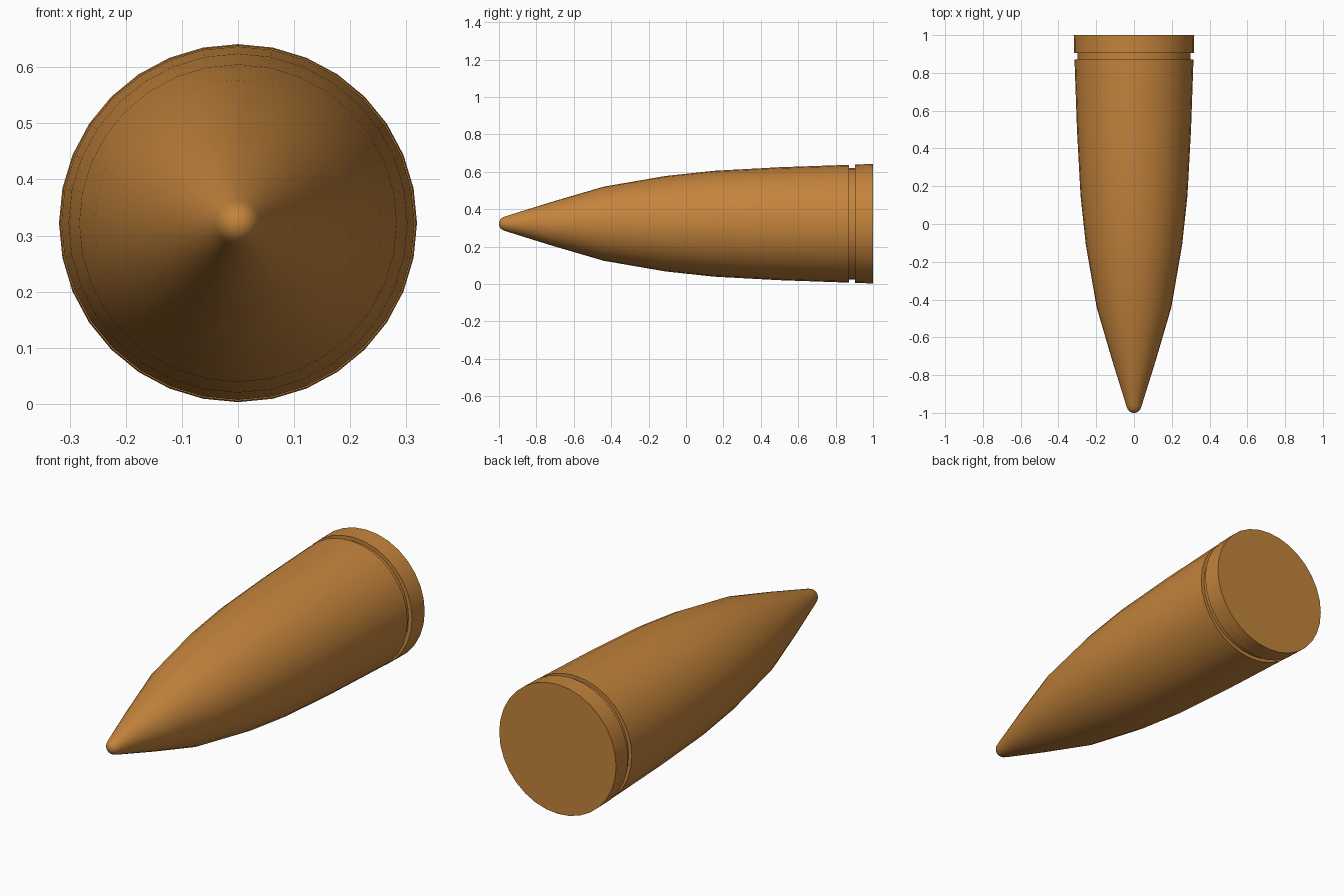
import bpy, bmesh, math

if "Cube" in bpy.data.objects:
    bpy.data.objects.remove(bpy.data.objects["Cube"])

SEGMENTS = 32
CENTRE_Z = 0.322

# Outline as (position along y, radius), nose to base
PROFILE = [
    (-0.999, 0.012), (-0.992, 0.024), (-0.981, 0.033), (-0.964, 0.040),
    (-0.72, 0.116), (-0.44, 0.198), (-0.11, 0.255), (0.15, 0.283), (0.50, 0.302),
    (0.872, 0.315), (0.872, 0.298), (0.904, 0.298), (0.904, 0.317), (1.0, 0.319),
]

bm = bmesh.new()


def ring(y, r):
    step = 2 * math.pi / SEGMENTS
    return [bm.verts.new((r * math.cos(i * step), y, CENTRE_Z + r * math.sin(i * step)))
            for i in range(SEGMENTS)]


# Lathed body with a groove near the base
rings = [ring(y, r) for y, r in PROFILE]
for a, b in zip(rings, rings[1:]):
    for i in range(SEGMENTS):
        j = (i + 1) % SEGMENTS
        bm.faces.new((a[i], a[j], b[j], b[i]))

# Rounded tip and flat base
tip = bm.verts.new((0, -1.0, CENTRE_Z))
for i in range(SEGMENTS):
    bm.faces.new((tip, rings[0][(i + 1) % SEGMENTS], rings[0][i]))
bm.faces.new(rings[-1])
bmesh.ops.recalc_face_normals(bm, faces=bm.faces)

mesh = bpy.data.meshes.new("pointed_body")
bm.to_mesh(mesh)
bm.free()
body = bpy.data.objects.new("pointed_body", mesh)
bpy.context.collection.objects.link(body)

# Copper colour
copper = bpy.data.materials.new("copper")
copper.diffuse_color = (0.55, 0.23, 0.045, 1)
copper.use_nodes = True
copper.node_tree.nodes["Principled BSDF"].inputs["Base Color"].default_value = copper.diffuse_color
mesh.materials.append(copper)

# Smooth sides, crisp groove and base
bpy.context.view_layer.objects.active = body
body.select_set(True)
bpy.ops.object.shade_smooth_by_angle(angle=math.radians(35))
